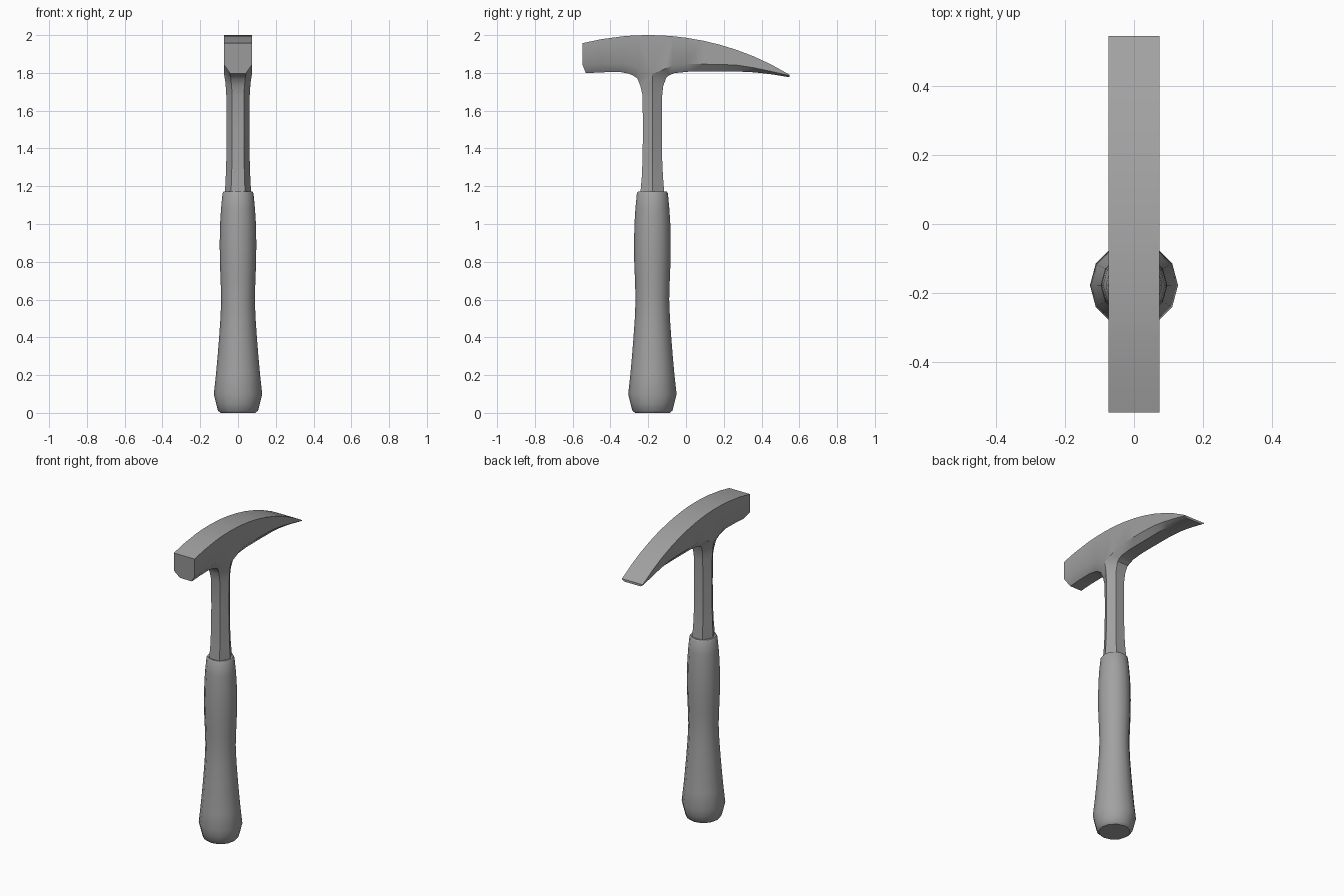
import bpy, bmesh, math

cube = bpy.data.objects.get("Cube")
if cube:
    bpy.data.objects.remove(cube, do_unlink=True)

AXIS_Y = -0.178      # centre line of shaft and handle
HEAD_W = 0.074       # half width of the head

grey = bpy.data.materials.new("plain_grey")
grey.use_nodes = True
colour = (0.36, 0.36, 0.36, 1)
grey.diffuse_color = colour
grey.node_tree.nodes["Principled BSDF"].inputs["Base Color"].default_value = colour


def finish(bm, name):
    bmesh.ops.remove_doubles(bm, verts=bm.verts, dist=0.0003)
    bmesh.ops.recalc_face_normals(bm, faces=bm.faces)
    mesh = bpy.data.meshes.new(name)
    bm.to_mesh(mesh)
    bm.free()
    mesh.materials.append(grey)
    obj = bpy.data.objects.new(name, mesh)
    bpy.context.collection.objects.link(obj)
    bpy.ops.object.select_all(action='DESELECT')
    obj.select_set(True)
    bpy.context.view_layer.objects.active = obj
    bpy.ops.object.shade_smooth_by_angle(angle=math.radians(38))
    return obj


def top_z(y):
    """Arched top of the head."""
    r = 1.44
    return 2 - r + math.sqrt(r * r - (y + 0.2) ** 2)


# Handle: a turned profile of (radius, height)
def build_handle(sides=12):
    profile = [(0.092, 0), (0.106, 0.012), (0.116, 0.05), (0.128, 0.1),
               (0.117, 0.2), (0.108, 0.3), (0.1, 0.4), (0.093, 0.5),
               (0.089, 0.6), (0.092, 0.7), (0.096, 0.8), (0.097, 0.9),
               (0.095, 1.0), (0.09, 1.08), (0.082, 1.163), (0.076, 1.172)]
    bm = bmesh.new()
    rings = []
    for r, z in profile:
        angles = [2 * math.pi * i / sides for i in range(sides)]
        rings.append([bm.verts.new((r * math.cos(a), AXIS_Y + r * math.sin(a), z))
                      for a in angles])
    for a, b in zip(rings, rings[1:]):
        for i in range(sides):
            j = (i + 1) % sides
            bm.faces.new((a[i], a[j], b[j], b[i]))
    bm.faces.new(rings[0])
    bm.faces.new(rings[-1])
    return finish(bm, "handle")


# Shaft stations: height, half depth, strip half width, ridge half width
SHAFT = [(1.1, 0.066, 0.038, 0.071), (1.17, 0.063, 0.037, 0.069),
         (1.25, 0.056, 0.034, 0.065), (1.34, 0.052, 0.032, 0.062),
         (1.5, 0.05, 0.031, 0.061), (1.68, 0.052, 0.031, 0.062)]

# Arm stations: strip (y, z, half width), then side edge (y, z)
FRONT_ARM = [((-0.257, 1.77, 0.038), (AXIS_Y, 1.794)),
             ((-0.278, 1.785, 0.041), (-0.25, 1.822)),
             ((-0.3, 1.795, 0.042), (-0.29, 1.841)),
             ((-0.35, 1.805, 0.042), (-0.33, 1.85)),
             ((-0.45, 1.803, 0.042), (-0.45, 1.848)),
             ((-0.53, 1.798, 0.042), (-0.548, 1.843))]
BACK_ARM = [((-0.103, 1.778, 0.038), (AXIS_Y, 1.794)),
            ((-0.085, 1.789, 0.041), (-0.11, 1.822)),
            ((-0.06, 1.799, 0.042), (-0.07, 1.841)),
            ((0.02, 1.807, 0.042), (0.0, 1.847)),
            ((0.1, 1.807, 0.042), (0.09, 1.846)),
            ((0.18, 1.807, 0.042), (0.18, 1.845)),
            ((0.28, 1.807, 0.043), (0.27, 1.841)),
            ((0.36, 1.803, 0.045), (0.36, 1.827)),
            ((0.45, 1.793, 0.05), (0.45, 1.808)),
            ((0.547, 1.777, 0.058), (0.547, 1.786))]


# Head and shaft: one forged piece, lofted up the shaft and along each arm
def build_head_and_shaft():
    bm = bmesh.new()
    for arm, side, fillet_y in ((FRONT_ARM, -1, -0.241), (BACK_ARM, 1, -0.121)):
        stations = [((AXIS_Y + side * d, z, w), (AXIS_Y, z, ridge), None)
                    for z, d, w, ridge in SHAFT]
        stations.append(((fillet_y, 1.73, 0.034), (AXIS_Y, 1.745, 0.066), None))
        stations += [(strip, (y, z, HEAD_W), top_z(y)) for strip, (y, z) in arm]

        rows = []
        for (iy, iz, iw), (oy, oz, ow), tz in stations:
            row = {}
            for s in (-1, 1):
                row["strip", s] = bm.verts.new((s * iw, iy, iz))
                row["edge", s] = bm.verts.new((s * ow, oy, oz))
                if tz:
                    row["top", s] = bm.verts.new((s * HEAD_W, oy, tz))
            rows.append(row)

        loop = [("top", -1), ("edge", -1), ("strip", -1),
                ("strip", 1), ("edge", 1), ("top", 1)]
        for a, b in zip(rows, rows[1:]):
            for p, q in zip(loop, loop[1:] + loop[:1]):
                if p in a and q in a:
                    bm.faces.new((a[p], a[q], b[q], b[p]))
        # end of the arm, and the shaft foot inside the handle
        bm.faces.new([rows[-1][k] for k in loop])
        bm.faces.new([rows[0][k] for k in loop[1:5]])
    return finish(bm, "head_and_shaft")


build_handle()
build_head_and_shaft()
